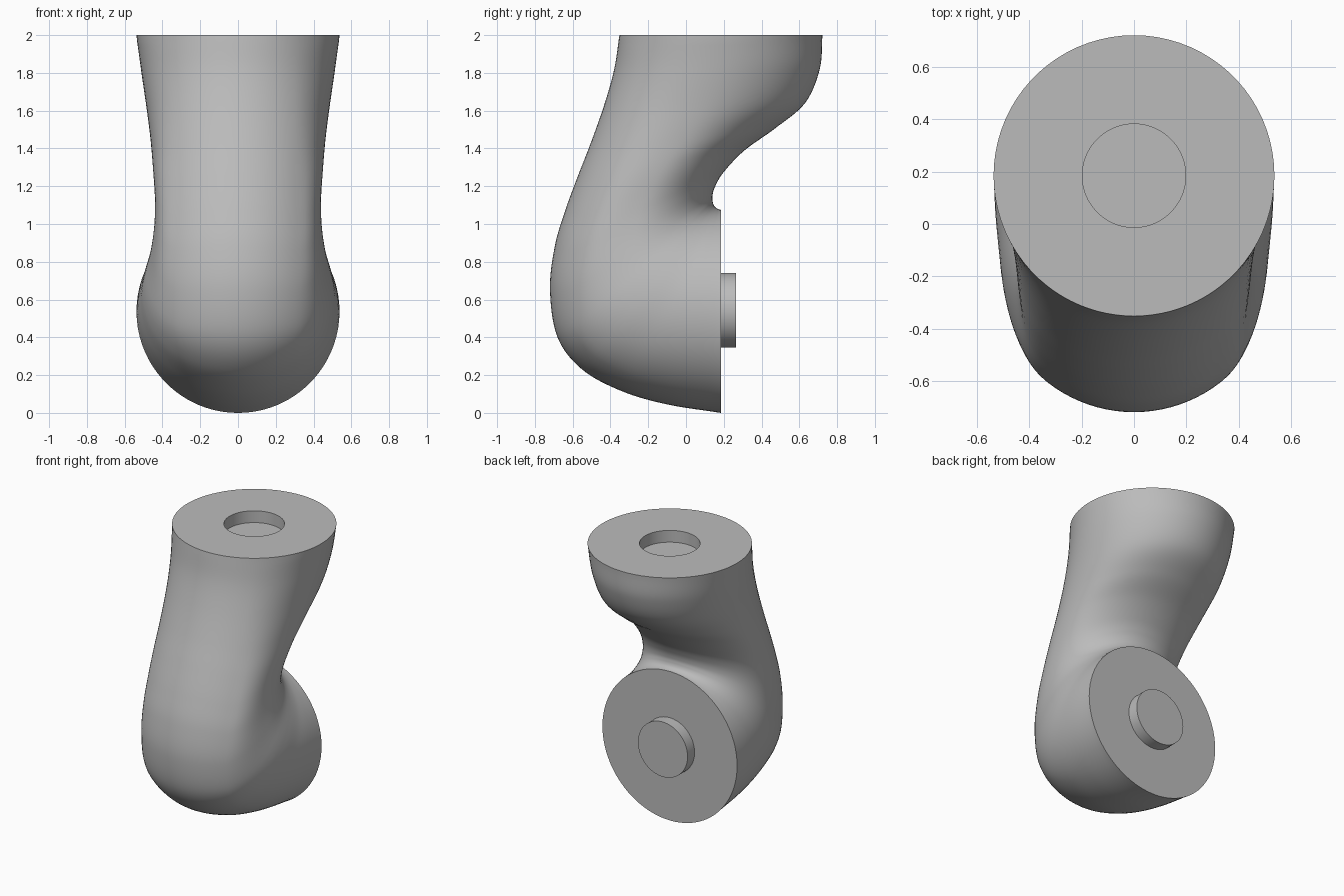
import bpy, bmesh
from math import sin, cos, pi, radians
from mathutils import Vector

if "Cube" in bpy.data.objects:
    bpy.data.objects.remove(bpy.data.objects["Cube"])

R = 0.5375             # radius of both end discs
CREASE = radians(38)   # where the outer arc meets the side walls
PEG_R = 0.198
AXIS_Y = 0.185

# Section keys: outer point (y, z), inner point (y, z), half width
KEYS = [
    (.185, 0, .185, 1.075, R),
    (-.1, .045, .172, 1.078, .53),
    (-.34, .115, .157, 1.087, .517),
    (-.55, .23, .147, 1.1, .503),
    (-.68, .4, .141, 1.12, .483),
    (-.72, .65, .14, 1.15, .457),
    (-.695, .88, .155, 1.2, .442),
    (-.64, 1.07, .2, 1.275, .44),
    (-.57, 1.26, .31, 1.39, .45),
    (-.5, 1.44, .47, 1.505, .463),
    (-.43, 1.64, .63, 1.64, .485),
    (-.38, 1.82, .708, 1.82, .512),
    (-.3525, 2, .7225, 2, R),
]
STEPS = 8

grey = bpy.data.materials.new("plain grey")
grey.use_nodes = True
grey.diffuse_color = (.5, .5, .5, 1)
grey.node_tree.nodes["Principled BSDF"].inputs["Base Color"].default_value = (.5, .5, .5, 1)


def sample_keys():
    """Smooth spline through the section keys."""
    k = [Vector(row) for row in KEYS]
    k = [2 * k[0] - k[1]] + k + [2 * k[-1] - k[-2]]
    rows = []
    for i in range(1, len(k) - 2):
        a, b, c, d = k[i - 1:i + 3]
        for s in range(STEPS):
            t = s / STEPS
            rows.append(b + (c - a) * t / 2 + (2 * a - 5 * b + 4 * c - d) * t**2 / 2
                        + (3 * b - a - 3 * c + d) * t**3 / 2)
    return rows + [k[-2]]


# Angles around a section, starting at the outer pole
half = [CREASE * i / 10 for i in range(10)]
half += [CREASE + (pi - CREASE) * i / 30 for i in range(31)]
angles = half + [-a for a in half[-2:0:-1]]


def section(row, normal):
    outer, inner = Vector((0, row[0], row[1])), Vector((0, row[2], row[3]))
    edge = outer + normal * R * (1 - cos(CREASE))
    points = []
    for a in angles:
        b = abs(a)
        x = R * sin(a)
        if b <= CREASE:
            p = outer + normal * R * (1 - cos(b))
        else:
            s = (cos(CREASE) - cos(b)) / (1 + cos(CREASE))
            p = edge.lerp(inner, s)
            pinch = sin(pi / 2 * min(1, (b - CREASE) / (pi / 2 - CREASE)))
            x *= 1 - (1 - row[4] / R) * pinch
        points.append(Vector((x, p.y, p.z)))
    return points


def finish(bm, name):
    bmesh.ops.recalc_face_normals(bm, faces=bm.faces)
    mesh = bpy.data.meshes.new(name)
    bm.to_mesh(mesh)
    bm.free()
    mesh.materials.append(grey)
    obj = bpy.data.objects.new(name, mesh)
    bpy.context.collection.objects.link(obj)
    bpy.ops.object.select_all(action='DESELECT')
    obj.select_set(True)
    bpy.context.view_layer.objects.active = obj
    bpy.ops.object.shade_smooth_by_angle(angle=radians(15))
    return obj


# Curved body, lofted from the back disc up to the top disc
rows = sample_keys()
rings = []
for i, row in enumerate(rows):
    if i == 0:
        n = Vector((0, 0, 1))
    elif i == len(rows) - 1:
        n = Vector((0, 1, 0))
    else:
        d = rows[i + 1] - rows[i - 1]
        n = Vector((0, d[1], -d[0])).normalized()
    rings.append(section(row, n))

# Round socket sunk into the top disc
for z in (2, 1.915):
    rings.append([Vector((PEG_R * sin(a), AXIS_Y - PEG_R * cos(a), z)) for a in angles])

bm = bmesh.new()
loops = [[bm.verts.new(p) for p in ring] for ring in rings]
count = len(angles)
for low, high in zip(loops, loops[1:]):
    for j in range(count):
        k = (j + 1) % count
        bm.faces.new((low[j], low[k], high[k], high[j]))
bm.faces.new(loops[0])
bm.faces.new(loops[-1])
finish(bm, "curved_body")

# Round peg on the back disc
bpy.ops.mesh.primitive_cylinder_add(vertices=80, radius=PEG_R, depth=.1,
                                    location=(0, .215, .543), rotation=(pi / 2, 0, 0))
peg = bpy.context.object
peg.name = "back_peg"
peg.data.materials.append(grey)
bpy.ops.object.shade_smooth_by_angle(angle=radians(30))
